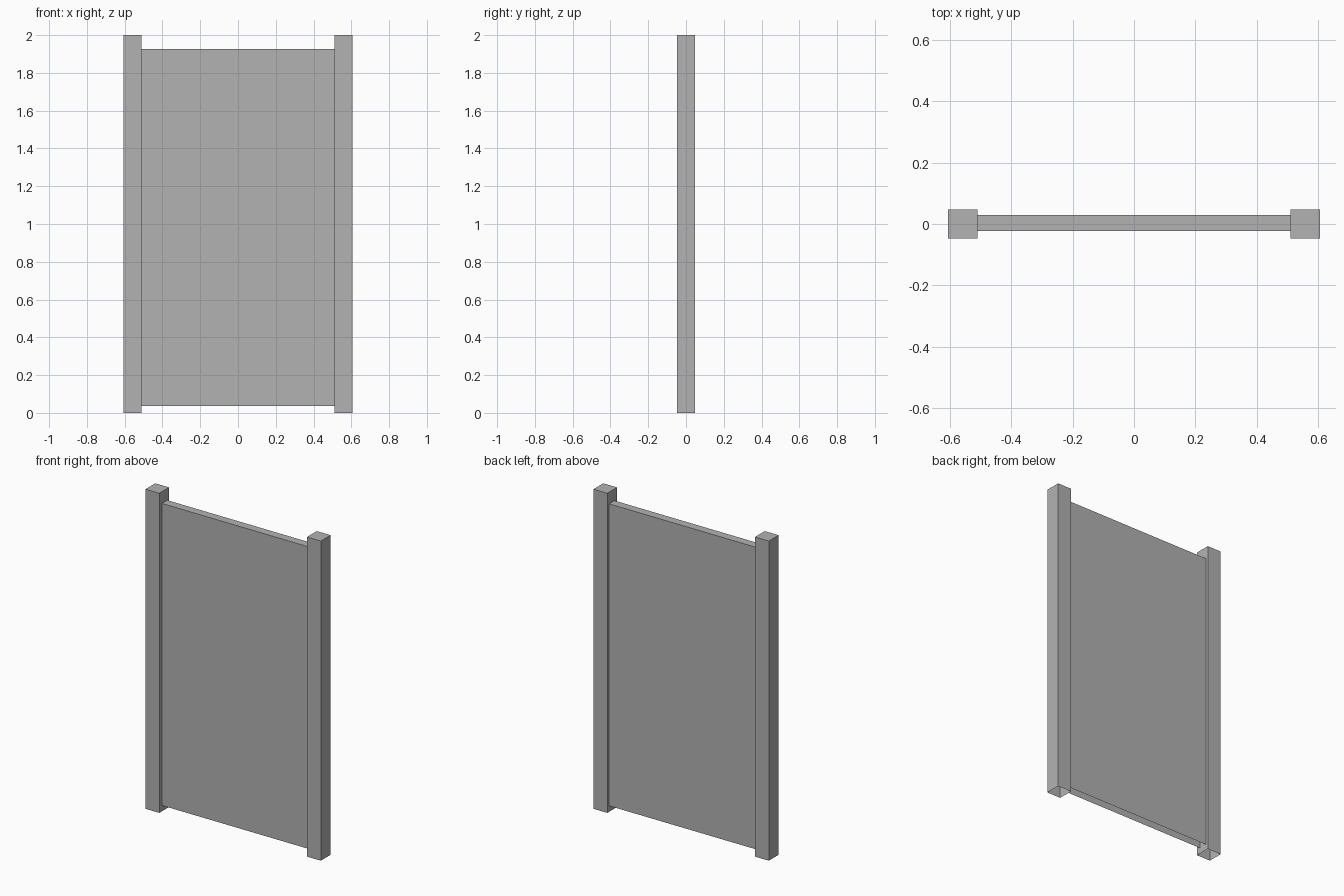
import bpy
import bmesh

# Remove the default cube
cube = bpy.data.objects.get("Cube")
if cube:
    bpy.data.objects.remove(cube, do_unlink=True)

# Plain grey finish
grey = bpy.data.materials.new("plain_grey")
grey.use_nodes = True
colour = (0.448, 0.448, 0.448, 1)
grey.diffuse_color = colour
grey.node_tree.nodes["Principled BSDF"].inputs["Base Color"].default_value = colour


def open_box(name, low, high):
    """Flat-shaded box between two corners, open underneath."""
    bm = bmesh.new()
    bmesh.ops.create_cube(bm, size=1)
    for v in bm.verts:
        v.co = [l + (c + 0.5) * (h - l) for c, l, h in zip(v.co, low, high)]
    bm.normal_update()
    underside = [f for f in bm.faces if f.normal.z < -0.9]
    bmesh.ops.delete(bm, geom=underside, context="FACES_ONLY")
    mesh = bpy.data.meshes.new(name)
    bm.to_mesh(mesh)
    bm.free()
    mesh.materials.append(grey)
    obj = bpy.data.objects.new(name, mesh)
    bpy.context.collection.objects.link(obj)
    return obj


OUTER, INNER, DEPTH, HEIGHT = 0.607, 0.511, 0.048, 2.0

# Square posts at both ends
open_box("left_post", (INNER, -DEPTH, 0), (OUTER, DEPTH, HEIGHT))
open_box("right_post", (-OUTER, -DEPTH, 0), (-INNER, DEPTH, HEIGHT))

# Thin panel held between the posts, raised off the ground
open_box("fence_panel", (-INNER, -0.023, 0.037), (INNER, 0.03, 1.927))
